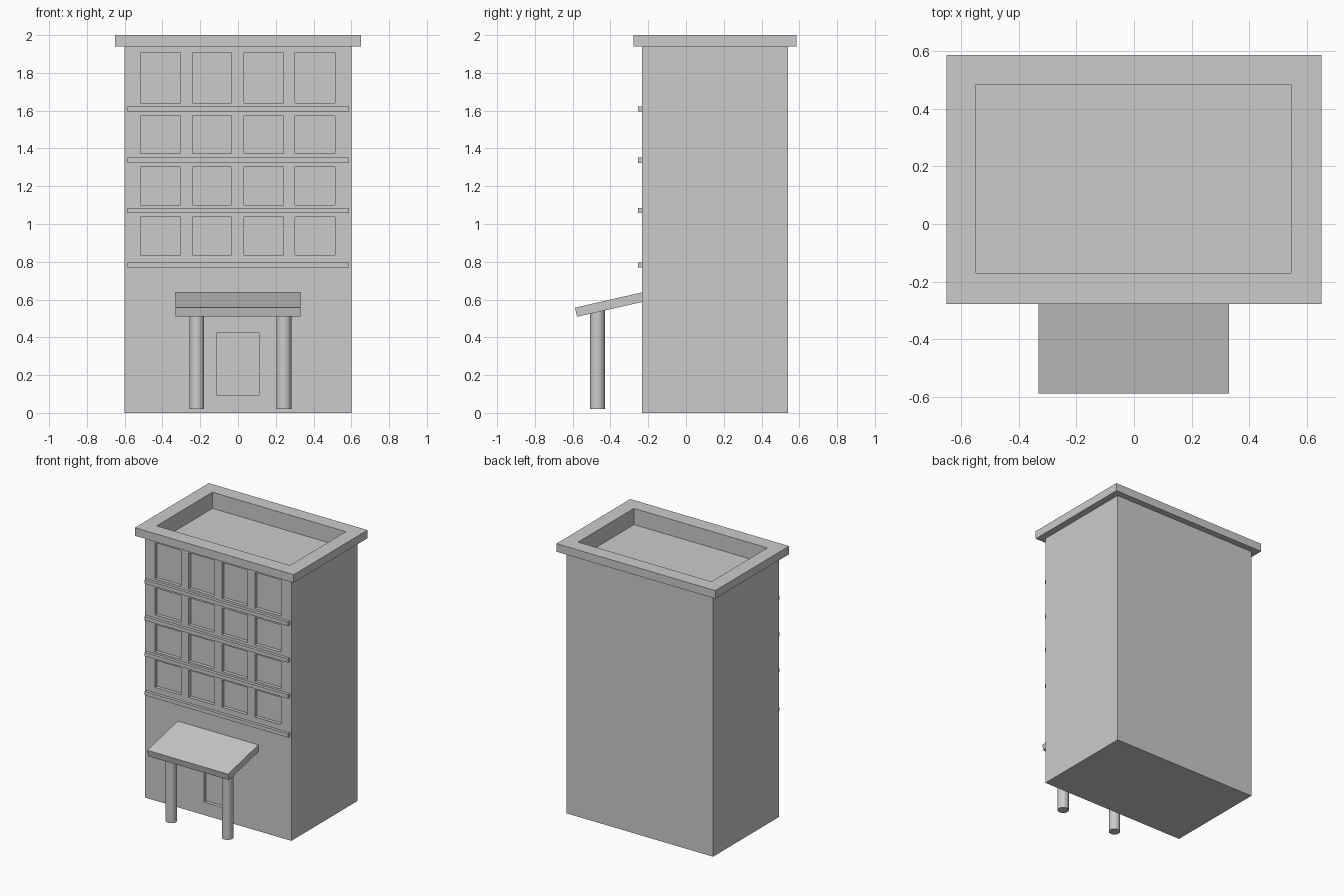
import bpy, bmesh

if "Cube" in bpy.data.objects:
    bpy.data.objects.remove(bpy.data.objects["Cube"])


def make_object(name, bm):
    bmesh.ops.recalc_face_normals(bm, faces=bm.faces)
    mesh = bpy.data.meshes.new(name)
    bm.to_mesh(mesh)
    bm.free()
    obj = bpy.data.objects.new(name, mesh)
    bpy.context.collection.objects.link(obj)
    return obj


def boxes(name, bounds):
    """One object made of boxes given as (x0, x1, y0, y1, z0, z1)."""
    bm = bmesh.new()
    for x0, x1, y0, y1, z0, z1 in bounds:
        verts = bmesh.ops.create_cube(bm, size=1)["verts"]
        bmesh.ops.scale(bm, vec=(x1 - x0, y1 - y0, z1 - z0), verts=verts)
        bmesh.ops.translate(bm, vec=((x0 + x1) / 2, (y0 + y1) / 2, (z0 + z1) / 2), verts=verts)
    return make_object(name, bm)


def cut(target, cutter):
    mod = target.modifiers.new("cut", "BOOLEAN")
    mod.operation = "DIFFERENCE"
    mod.solver = "EXACT"
    mod.object = cutter
    bpy.context.view_layer.objects.active = target
    bpy.ops.object.modifier_apply(modifier=mod.name)


FRONT = -0.233
RECESS = FRONT + 0.025

# Main block and overhanging roof rim
body = boxes("building_body", [(-0.6, 0.6, FRONT, 0.54, 0, 1.94)])
rim = boxes("roof_rim", [(-0.65, 0.65, -0.277, 0.586, 1.94, 2.0)])

# Openings: four columns by four rows of windows, and the door
columns = [(-0.517, -0.305), (-0.241, -0.035), (0.033, 0.24), (0.303, 0.514)]
rows = [(0.837, 1.038), (1.10, 1.303), (1.373, 1.573), (1.64, 1.907)]
openings = [(x0, x1, -0.4, RECESS, z0, z1) for x0, x1 in columns for z0, z1 in rows]
openings.append((-0.115, 0.112, -0.4, RECESS, 0.096, 0.422))
opening_cutter = boxes("opening_cutter", openings)
roof_cutter = boxes("roof_cutter", [(-0.547, 0.545, -0.17, 0.483, 1.88, 2.2)])
cut(body, opening_cutter)
cut(body, roof_cutter)
cut(rim, roof_cutter)
for cutter in (opening_cutter, roof_cutter):
    bpy.data.objects.remove(cutter, do_unlink=True)

# Thin ledges below each row of windows
for i, z in enumerate((0.783, 1.072, 1.337, 1.609)):
    boxes(f"window_ledge_{i + 1}", [(-0.585, 0.587, -0.255, FRONT + 0.005, z - 0.014, z + 0.014)])

# Sloping entrance canopy, extruded from its side profile
profile = [(-0.588, 0.557), (-0.577, 0.509), (-0.228, 0.588), (-0.228, 0.639)]
bm = bmesh.new()
face = bm.faces.new([bm.verts.new((-0.331, y, z)) for y, z in profile])
extruded = bmesh.ops.extrude_face_region(bm, geom=[face])["geom"]
moved = [g for g in extruded if isinstance(g, bmesh.types.BMVert)]
bmesh.ops.translate(bm, vec=(0.661, 0, 0), verts=moved)
if not face.is_valid or len(bm.faces) < 6:
    bm.faces.new([v for v in bm.verts if v not in moved])
make_object("canopy", bm)

# Round canopy posts
for side, x in (("left", -0.218), ("right", 0.243)):
    bpy.ops.mesh.primitive_cylinder_add(vertices=32, radius=0.039, depth=0.53,
                                        location=(x, -0.469, 0.285))
    post = bpy.context.object
    post.name = f"canopy_post_{side}"
    bpy.ops.object.shade_smooth_by_angle()
